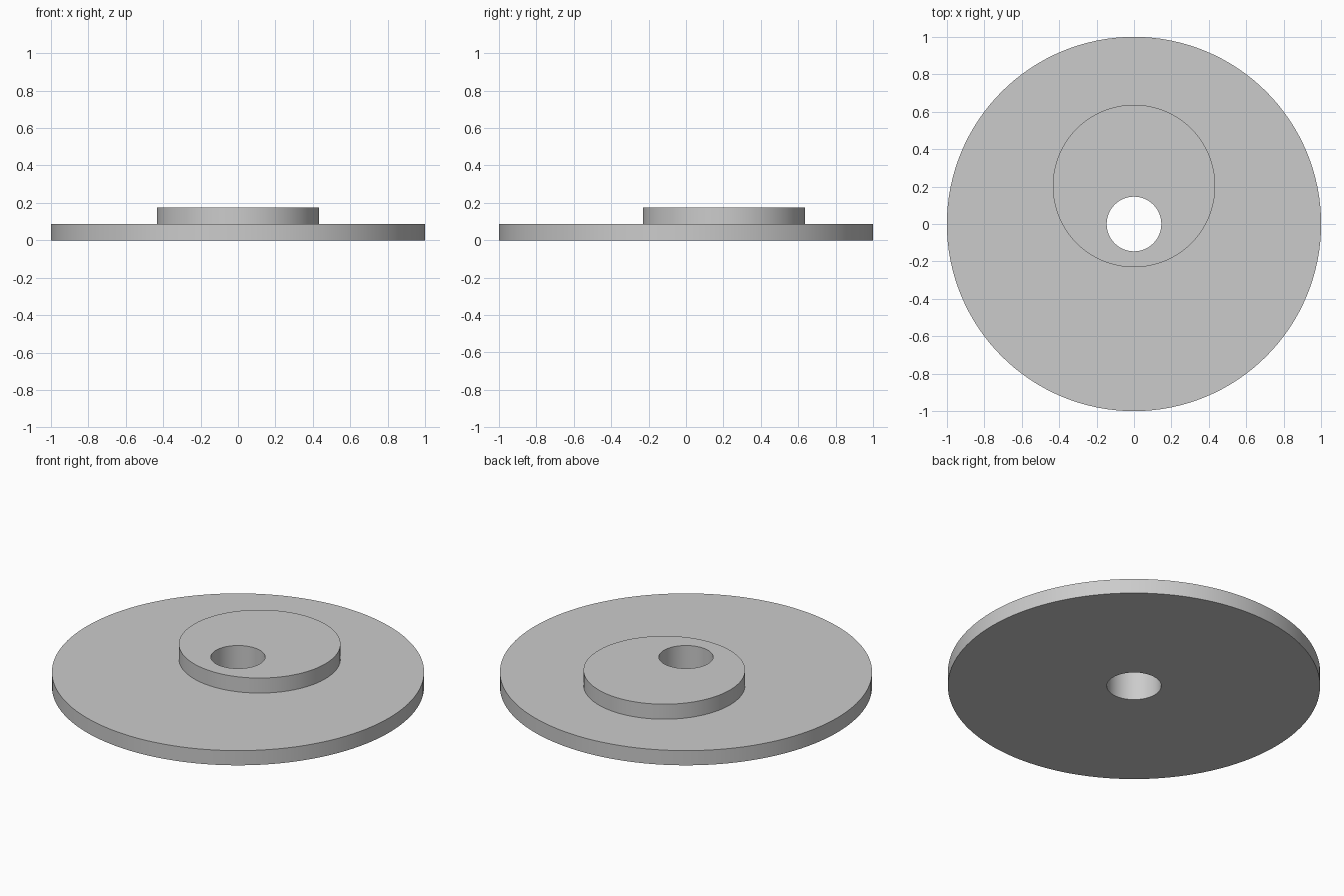
import bpy
import math

default_cube = bpy.data.objects.get("Cube")
if default_cube:
    bpy.data.objects.remove(default_cube, do_unlink=True)

PLATE_TOP = 0.087
HUB_TOP = 0.176
HUB_OFFSET = 0.203


def disc(name, radius, bottom, top, y=0.0, sides=128):
    """Upright cylinder spanning the given heights."""
    bpy.ops.mesh.primitive_cylinder_add(
        vertices=sides, radius=radius, depth=top - bottom,
        location=(0, y, (bottom + top) / 2))
    obj = bpy.context.object
    obj.name = obj.data.name = name
    return obj


def combine(target, tool, operation):
    """Apply a boolean, then discard the tool."""
    tool.hide_render = True
    mod = target.modifiers.new(operation.lower(), 'BOOLEAN')
    mod.operation = operation
    mod.solver = 'EXACT'
    mod.object = tool
    bpy.ops.object.select_all(action='DESELECT')
    target.select_set(True)
    bpy.context.view_layer.objects.active = target
    bpy.ops.object.modifier_apply(modifier=mod.name)
    bpy.data.objects.remove(tool, do_unlink=True)


# Plain grey metal
grey = bpy.data.materials.new("grey metal")
grey.use_nodes = True
colour = (0.6, 0.6, 0.6, 1)
grey.diffuse_color = colour
grey.node_tree.nodes["Principled BSDF"].inputs["Base Color"].default_value = colour

# Round plate with a raised off-centre hub, rooted inside the plate
cam = disc("eccentric_disc", 1.0, 0, PLATE_TOP)
hub = disc("raised_hub", 0.434, PLATE_TOP / 2, HUB_TOP, HUB_OFFSET)
combine(cam, hub, 'UNION')

# Shaft bore through the plate centre
bore = disc("shaft_bore", 0.146, -0.1, HUB_TOP + 0.1, sides=64)
combine(cam, bore, 'DIFFERENCE')

cam.data.materials.clear()
cam.data.materials.append(grey)
for face in cam.data.polygons:
    face.material_index = 0

# Round walls smooth, rims sharp
bpy.ops.object.shade_smooth_by_angle(angle=math.radians(30))
